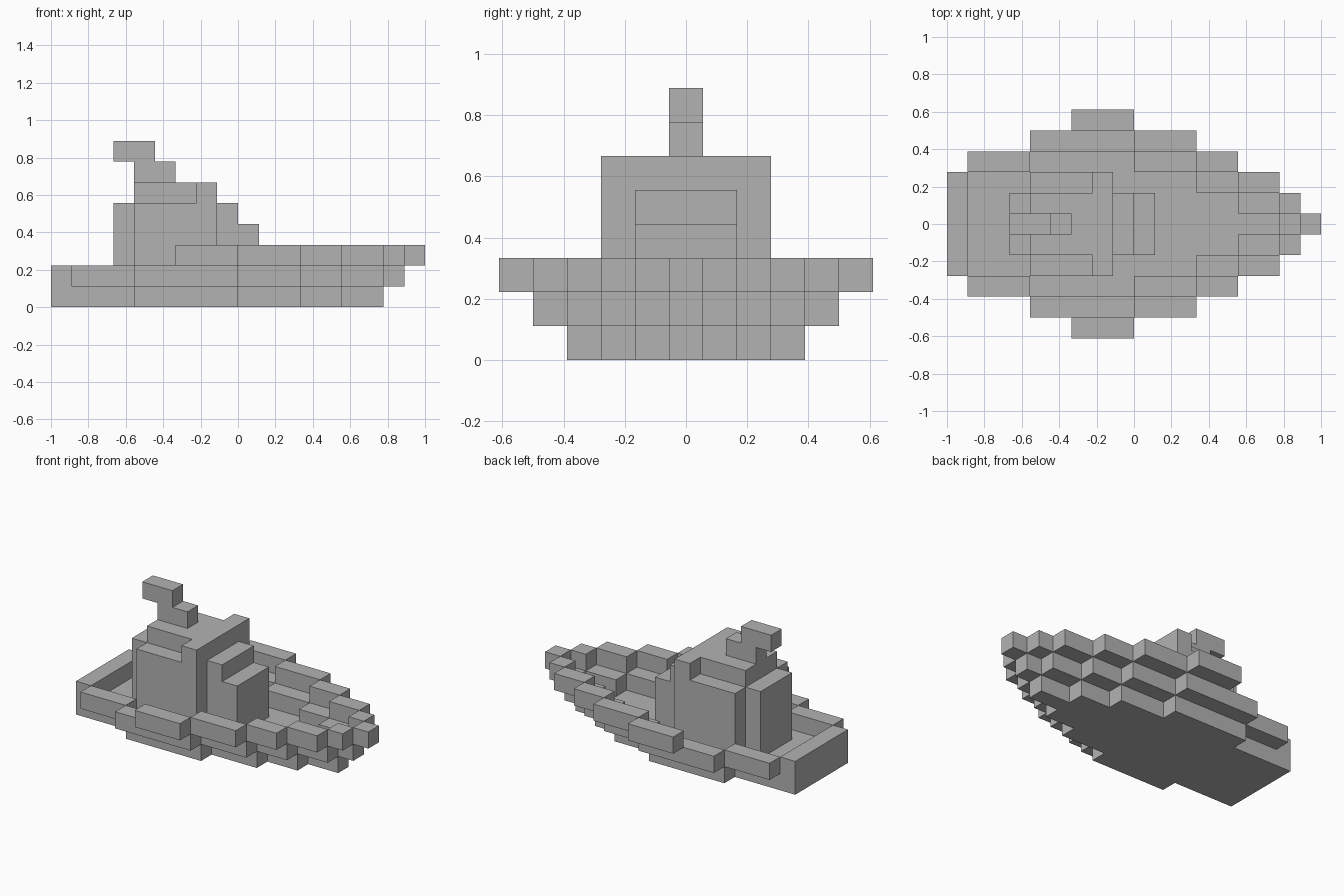
import bpy
import bmesh
from mathutils import Vector

old = bpy.data.objects.get("Cube")
if old:
    bpy.data.objects.remove(old, do_unlink=True)

UNIT = 1 / 9  # edge length of one block

grey = bpy.data.materials.new("plain grey")
grey.use_nodes = True
colour = (0.45, 0.45, 0.45, 1)
grey.diffuse_color = colour
grey.node_tree.nodes["Principled BSDF"].inputs["Base Color"].default_value = colour


def block(x0, x1, row0, row1, z0, z1):
    """Cells of a box; rows are counted sideways from the centre line."""
    return {(x, y, z) for x in range(x0, x1)
            for y in range(row0, row1 + 1) for z in range(z0, z1)}


def centred(x0, x1, row, z0, z1):
    return block(x0, x1, -row, row, z0, z1)


def pair(x0, x1, row, z):
    """The same run of blocks on both sides of the boat."""
    return block(x0, x1, row, row, z, z + 1) | block(x0, x1, -row, -row, z, z + 1)


def bow_run(z):
    """Stepped bow outline, one block wider and longer on each level."""
    cells = set()
    for x0, x1, row in ((0, 3, 2), (3, 5, 1), (5, 7, 0), (7, 8, -1), (8, 9, -2)):
        if row + z >= 0:
            cells |= pair(x0, x1, row + z, z)
    return cells


parts = {}

# Flat bottom of the hull, tapering to the bow
parts["hull_base"] = (centred(-9, 3, 2, 0, 1) | centred(-5, 0, 3, 0, 1)
                      | centred(3, 5, 1, 0, 1) | centred(5, 7, 0, 0, 1))

# Lower wall around the deck, with the stern board
parts["lower_wall"] = (bow_run(1) | pair(-5, 0, 4, 1) | pair(-8, -5, 3, 1)
                       | centred(-9, -8, 2, 1, 2))

# Raised rail over the forward half
parts["upper_rail"] = bow_run(2) | pair(-3, 0, 5, 2)

# Cabin with its rear locker, and the two steps in front
parts["cabin"] = centred(-5, -1, 2, 1, 5) | centred(-6, -5, 1, 1, 5)
parts["cabin_roof"] = centred(-5, -2, 1, 5, 6) | centred(-2, -1, 2, 5, 6)
parts["front_steps"] = centred(-1, 0, 1, 1, 5) | centred(0, 1, 1, 1, 4)

# Funnel, with the top block set back
parts["funnel"] = centred(-5, -3, 0, 6, 7) | centred(-6, -4, 0, 7, 8)

solid = set().union(*parts.values())
AXES = [Vector(a) for a in ((1, 0, 0), (0, 1, 0), (0, 0, 1))]


def build(name, cells):
    """Skin a set of cells, leaving out faces buried in the boat."""
    bm = bmesh.new()
    for cell in sorted(cells):
        centre = Vector(cell) + Vector((0.5, 0, 0.5))
        for i in range(3):
            for side in (-1, 1):
                normal = AXES[i] * side
                if tuple(int(a + b) for a, b in zip(cell, normal)) in solid:
                    continue
                u = AXES[(i + 1) % 3] / 2
                v = AXES[(i + 2) % 3] / 2 * side
                mid = centre + normal / 2
                bm.faces.new([bm.verts.new((mid + c) * UNIT)
                              for c in (-u - v, u - v, u + v, -u + v)])
    bmesh.ops.remove_doubles(bm, verts=bm.verts, dist=UNIT / 100)
    mesh = bpy.data.meshes.new(name)
    bm.to_mesh(mesh)
    bm.free()
    mesh.materials.append(grey)
    bpy.context.scene.collection.objects.link(bpy.data.objects.new(name, mesh))


for part_name, part_cells in parts.items():
    build(part_name, part_cells)
